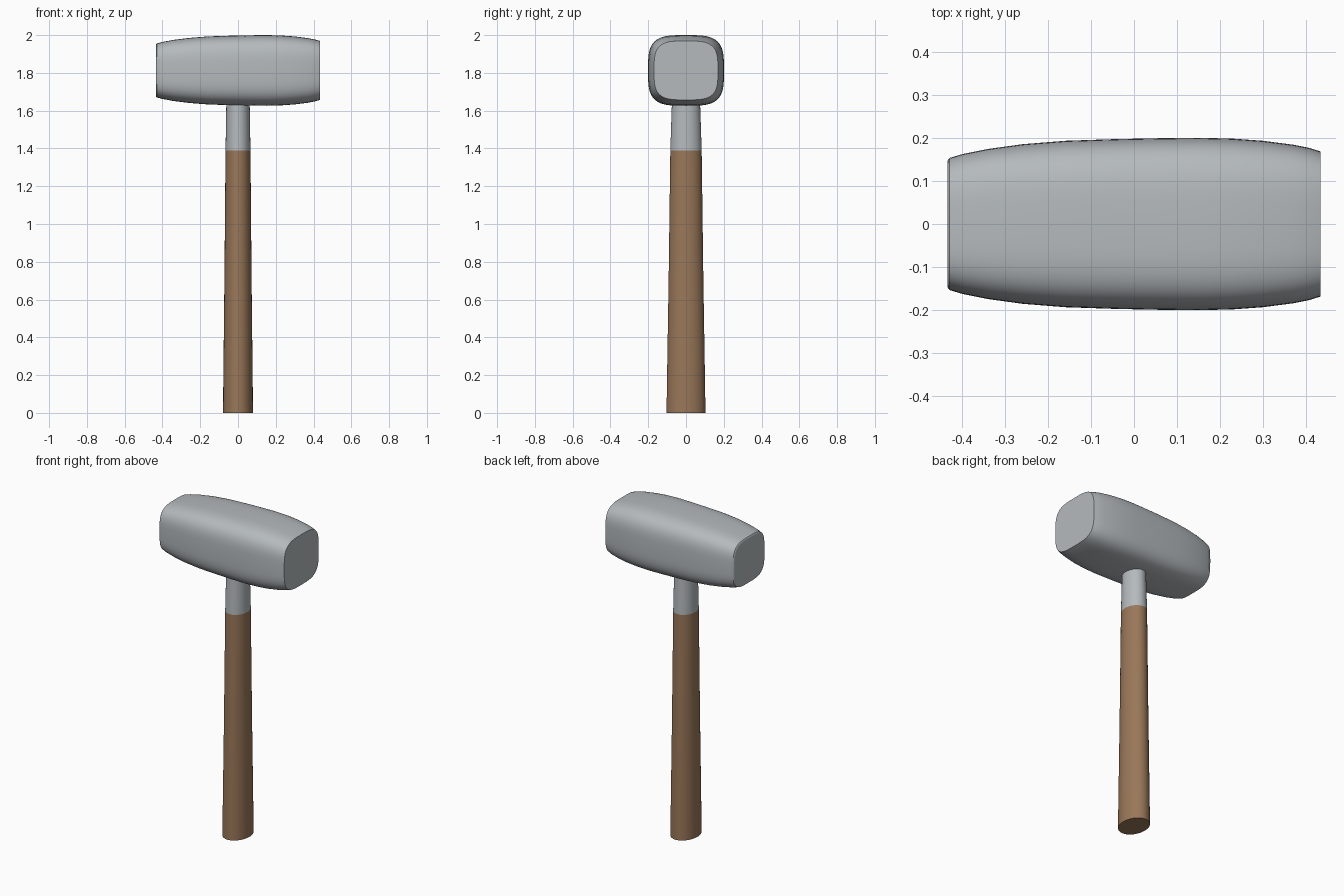
import bpy, bmesh, math

if "Cube" in bpy.data.objects:
    bpy.data.objects.remove(bpy.data.objects["Cube"], do_unlink=True)


def material(name, rgb, roughness):
    m = bpy.data.materials.new(name)
    m.use_nodes = True
    m.diffuse_color = (*rgb, 1)
    bsdf = m.node_tree.nodes["Principled BSDF"]
    bsdf.inputs["Base Color"].default_value = (*rgb, 1)
    bsdf.inputs["Roughness"].default_value = roughness
    return m


steel = material("grey steel", (0.46, 0.49, 0.51), 0.5)
wood = material("brown wood", (0.32, 0.185, 0.10), 0.6)


def ring(a, b, power, count):
    """Superellipse outline with half sizes a and b."""
    pts = []
    for i in range(count):
        t = 2 * math.pi * i / count
        c, s = math.cos(t), math.sin(t)
        pts.append((a * math.copysign(abs(c) ** (2 / power), c),
                    b * math.copysign(abs(s) ** (2 / power), s)))
    return pts


def loft(name, sections, place, power, count, mat):
    """Skin superellipse sections (position, half a, half b) and cap both ends."""
    bm = bmesh.new()
    loops = [[bm.verts.new(place(p, u, v)) for u, v in ring(a, b, power, count)]
             for p, a, b in sections]
    for lo, hi in zip(loops, loops[1:]):
        for i in range(count):
            j = (i + 1) % count
            bm.faces.new((lo[i], lo[j], hi[j], hi[i]))
    bm.faces.new(loops[0])
    bm.faces.new(loops[-1])
    bmesh.ops.recalc_face_normals(bm, faces=bm.faces[:])
    mesh = bpy.data.meshes.new(name)
    bm.to_mesh(mesh)
    bm.free()
    obj = bpy.data.objects.new(name, mesh)
    bpy.context.collection.objects.link(obj)
    mesh.materials.append(mat)
    bpy.ops.object.select_all(action="DESELECT")
    obj.select_set(True)
    bpy.context.view_layer.objects.active = obj
    bpy.ops.object.shade_smooth_by_angle(angle=math.radians(35))
    return obj


# Bulging head lying along x, with a softened narrow end and a crisp wide end
head_sections = [
    (-0.435, 0.143, 0.132), (-0.434, 0.149, 0.138), (-0.430, 0.154, 0.143),
    (-0.40, 0.163, 0.151), (-0.34, 0.175, 0.162), (-0.26, 0.186, 0.172),
    (-0.16, 0.194, 0.180), (-0.04, 0.198, 0.184), (0.06, 0.200, 0.186),
    (0.15, 0.201, 0.187), (0.23, 0.199, 0.185), (0.30, 0.194, 0.180),
    (0.37, 0.185, 0.171), (0.41, 0.177, 0.163), (0.435, 0.169, 0.156),
]
loft("head", head_sections, lambda p, u, v: (p, u, 1.813 + v), 3.6, 64, steel)

# Oval metal neck running up into the head
loft("neck", [(1.39, 0.066, 0.083), (1.75, 0.060, 0.071)],
     lambda p, u, v: (u, v, p), 2, 48, steel)

# Tapered oval wooden grip
loft("handle", [(0, 0.079, 0.103), (0.15, 0.078, 0.101), (0.7, 0.072, 0.092),
                (1.39, 0.066, 0.083)],
     lambda p, u, v: (u, v, p), 2, 48, wood)
